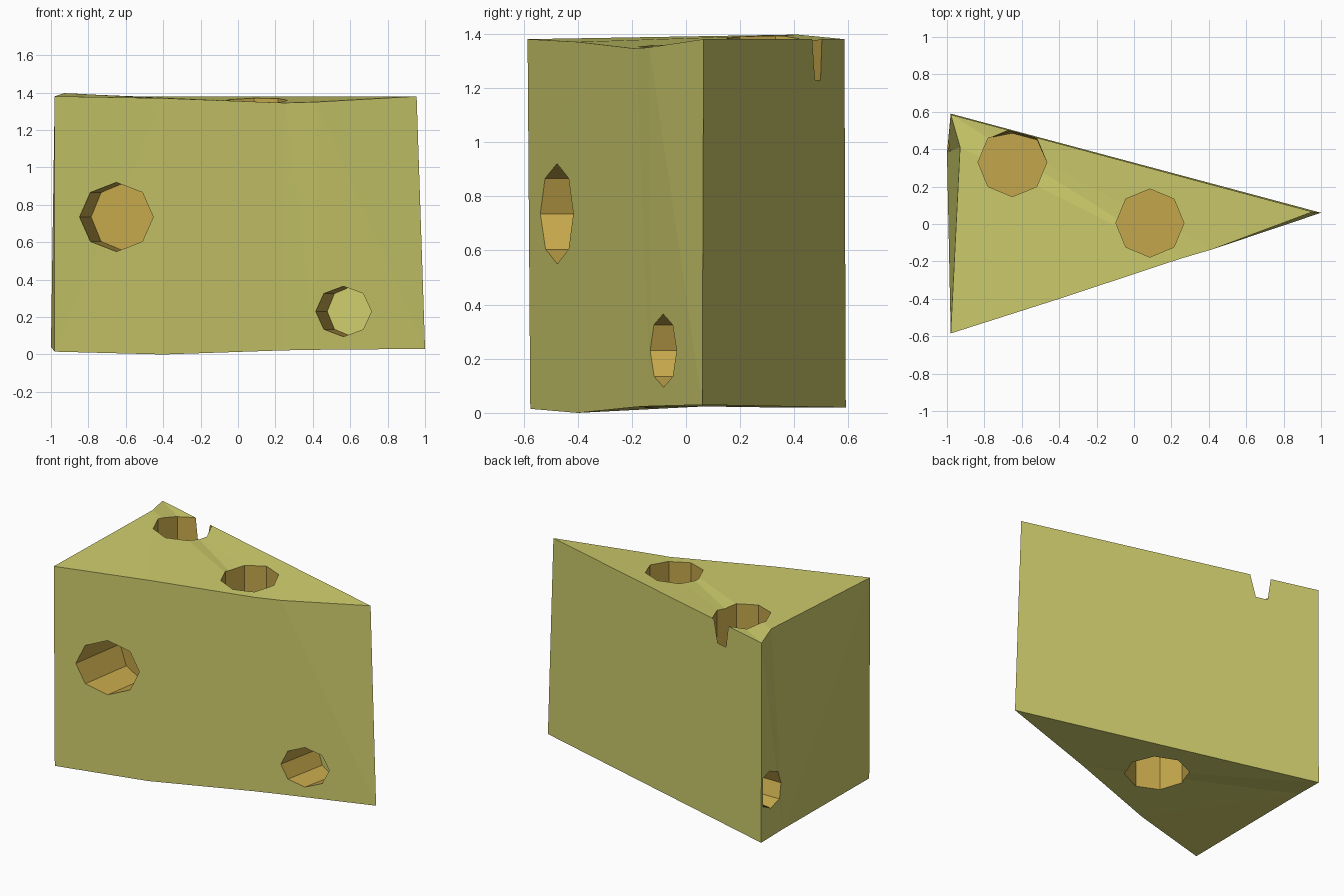
import bpy, bmesh, math
from mathutils import Vector

if "Cube" in bpy.data.objects:
    bpy.data.objects.remove(bpy.data.objects["Cube"])


def material(name, rgb):
    m = bpy.data.materials.new(name)
    m.diffuse_color = (*rgb, 1)
    m.use_nodes = True
    m.node_tree.nodes["Principled BSDF"].inputs["Base Color"].default_value = m.diffuse_color
    return m


MATS = [material("cheese_yellow", (0.62, 0.61, 0.15)),
        material("hole_orange", (0.55, 0.38, 0.07))]


def make_object(name, bm):
    bmesh.ops.recalc_face_normals(bm, faces=bm.faces[:])
    me = bpy.data.meshes.new(name)
    bm.to_mesh(me)
    bm.free()
    for m in MATS:
        me.materials.append(m)
    ob = bpy.data.objects.new(name, me)
    bpy.context.collection.objects.link(ob)
    return ob


def loft(bm, lower, upper):
    """Side quads plus two caps between matching rings; returns (sides, caps)."""
    a = [bm.verts.new(p) for p in lower]
    b = [bm.verts.new(p) for p in upper]
    n = len(a)
    sides = [bm.faces.new((a[i], a[(i + 1) % n], b[(i + 1) % n], b[i])) for i in range(n)]
    return sides, [bm.faces.new(a[::-1]), bm.faces.new(b)]


# Slightly uneven wedge: front edge, tip, back corner, left edge
top = [(-.98, -.585, 1.38), (-.4, -.4, 1.37), (.25, -.185, 1.345), (.42, -.135, 1.35),
       (.955, .065, 1.38), (-.98, .585, 1.38), (-.93, .41, 1.397)]
bottom = [(-.98, -.575, .015), (-.4, -.4, 0), (.25, -.185, .022), (.42, -.13, .025),
          (1.0, .06, .03), (-.98, .59, .02), (-1.0, .38, .04)]
bm = bmesh.new()
loft(bm, bottom, top)
bmesh.ops.triangulate(bm, faces=bm.faces[:])
wedge = make_object("cheese_wedge", bm)


def back_limit(x):
    return .585 - .269 * (x + .98) - .011


def hole_cutter(name, center, axis, r, out, deep, floor=1):
    """Eight-sided pocket along axis, kept just inside the back wall."""
    c, d = Vector(center), Vector(axis).normalized()
    vertical = abs(d.z) > .5
    ref = Vector((0, 1, 0)) if vertical else Vector((0, 0, 1))
    u = ref.cross(d).normalized()
    v = d.cross(u)
    rings = []
    for dist in (-out, deep):
        ring = []
        for i in range(8):
            t = i * math.pi / 4
            p = c + d * dist + r * (math.cos(t) * u + math.sin(t) * v)
            if not vertical or dist > 0:
                p.y = min(p.y, back_limit(p.x))
            ring.append(p)
        rings.append(ring)
    bm = bmesh.new()
    sides, caps = loft(bm, *rings)
    for f in sides + caps:
        f.material_index = 1
    caps[1].material_index = floor
    ob = make_object(name, bm)
    ob.hide_render = True
    return ob


# Holes: two on top, two in front, one below, one on the left face
cutters = [
    hole_cutter("top_hole_a", (-.65, .33, 1.38), (0, 0, -1), .184, .04, .28),
    hole_cutter("top_hole_b", (.085, .005, 1.38), (0, 0, -1), .182, .1, .28),
    hole_cutter("front_hole_large", (-.65, -.475, .735), (.16, 1, 0), .185, .2, .3),
    hole_cutter("front_hole_small", (.555, -.085, .23), (.16, 1, 0), .135, .2, .35, floor=0),
    hole_cutter("bottom_hole", (-.15, .04, .02), (0, 0, 1), .2, .1, .28),
    hole_cutter("left_hole", (-.98, .51, .35), (1, 0, 0), .13, .12, .23),
]
for c in cutters:
    mod = wedge.modifiers.new(c.name, 'BOOLEAN')
    mod.operation = 'DIFFERENCE'
    mod.solver = 'EXACT'
    mod.object = c

# Bake the cuts and remove the cutters
bpy.context.view_layer.update()
deps = bpy.context.evaluated_depsgraph_get()
baked = bpy.data.meshes.new_from_object(wedge.evaluated_get(deps))
wedge.modifiers.clear()
wedge.data = baked
for c in cutters:
    bpy.data.objects.remove(c)
